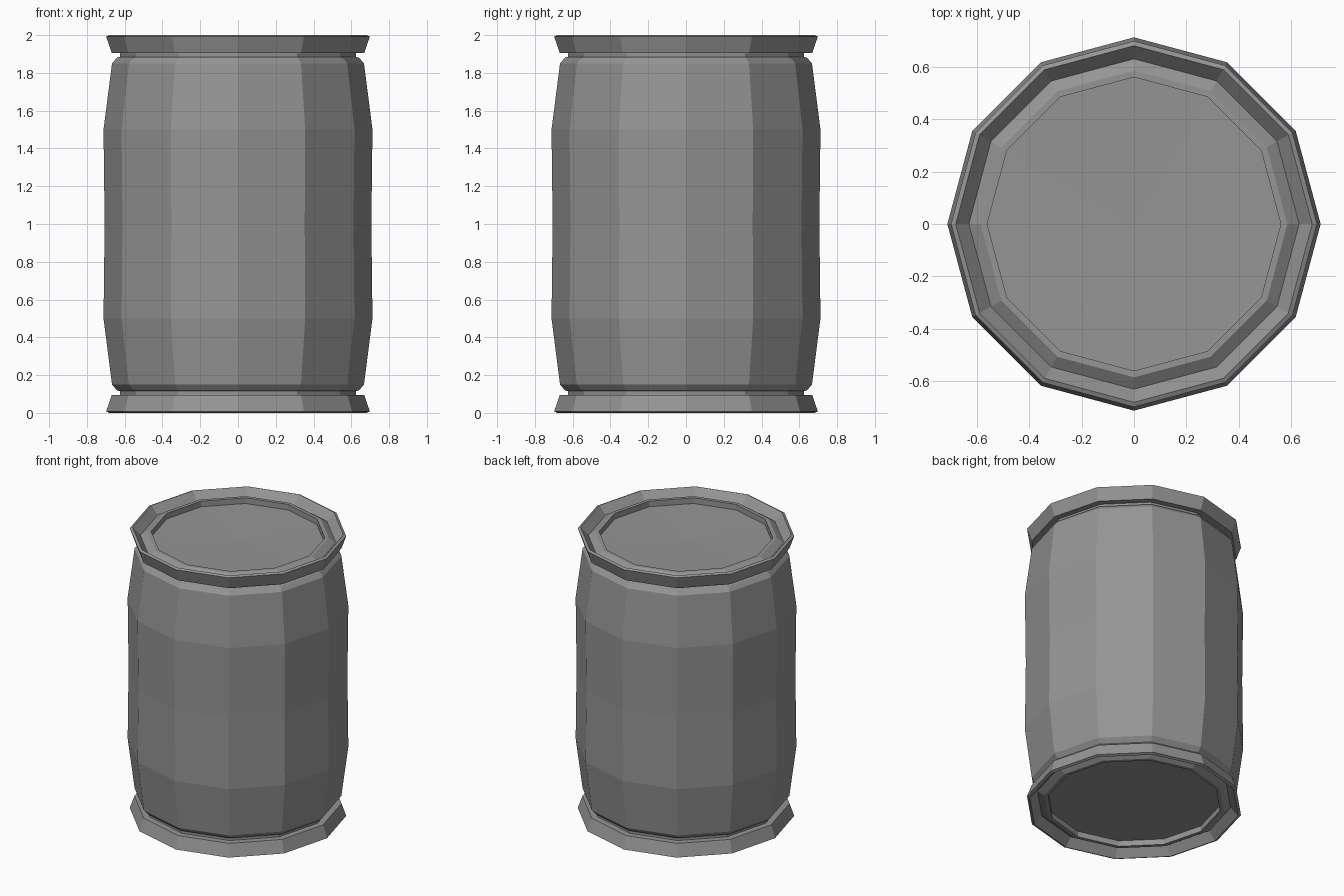
import bpy, bmesh
from math import cos, sin, pi

if "Cube" in bpy.data.objects:
    bpy.data.objects.remove(bpy.data.objects["Cube"])

SIDES = 12


def lathe(name, profile):
    """Spin (radius, z) points into a flat-faced 12-sided shell; radius 0 makes a pole."""
    bm = bmesh.new()
    rings = []
    for r, z in profile:
        if r == 0:
            rings.append([bm.verts.new((0, 0, z))] * SIDES)
        else:
            rings.append([bm.verts.new((r * cos(2 * pi * i / SIDES),
                                        r * sin(2 * pi * i / SIDES), z))
                          for i in range(SIDES)])
    for a, b in zip(rings, rings[1:]):
        for i in range(SIDES):
            j = (i + 1) % SIDES
            corners = list(dict.fromkeys((a[i], a[j], b[j], b[i])))
            bm.faces.new(corners)
    bmesh.ops.recalc_face_normals(bm, faces=bm.faces)
    mesh = bpy.data.meshes.new(name)
    bm.to_mesh(mesh)
    bm.free()
    obj = bpy.data.objects.new(name, mesh)
    bpy.context.collection.objects.link(obj)
    return obj


# Upper half, from the waist to the centre of the lid
upper = [(0.712, 1.5), (0.667, 1.85), (0.642, 1.88), (0.625, 1.885),
         (0.625, 1.905),                              # neck
         (0.668, 1.905), (0.698, 1.992), (0.68, 2.0),  # flared rim
         (0.63, 1.945), (0.585, 1.975), (0.56, 1.975),  # groove and inner lip
         (0.56, 1.935), (0.0, 1.925)]                 # recessed lid

# Bottom half mirrors the top half about z = 1
lower = [(r, 2 - z) for r, z in reversed(upper)]

barrel = lathe("barrel", lower + [(0.706, 1.0)] + upper)

# Dark grey surface
dark = bpy.data.materials.new("dark_grey")
dark.diffuse_color = (0.3, 0.3, 0.3, 1)
dark.use_nodes = True
dark.node_tree.nodes["Principled BSDF"].inputs["Base Color"].default_value = dark.diffuse_color
barrel.data.materials.append(dark)
